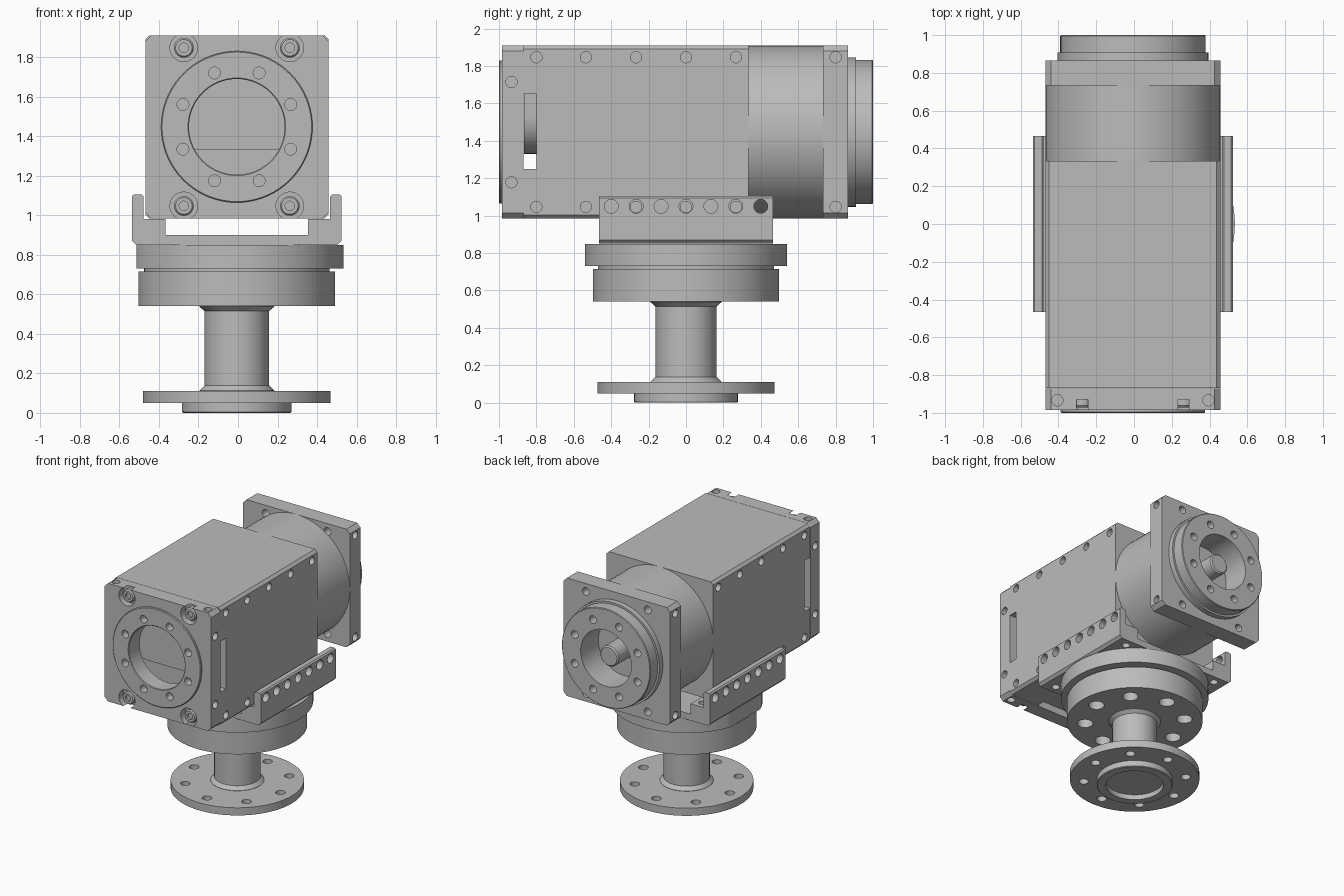
import bpy, bmesh, math
from mathutils import Matrix, Vector

cube = bpy.data.objects.get("Cube")
if cube:
    bpy.data.objects.remove(cube, do_unlink=True)

CX, CZ = -0.006, 1.447      # main axis of the housing
HALF = 0.463                # half width of the square housing
INNER, OUTER = 0.268, 0.40  # screw spacing from the axis

grey = bpy.data.materials.new("machined_grey")
grey.use_nodes = True
grey.diffuse_color = (0.5, 0.5, 0.5, 1)
grey.node_tree.nodes["Principled BSDF"].inputs["Base Color"].default_value = (0.5, 0.5, 0.5, 1)

TURN = {"X": Matrix.Rotation(math.pi / 2, 4, "Y"),
        "Y": Matrix.Rotation(-math.pi / 2, 4, "X"),
        "Z": Matrix.Identity(4)}


def finish(name, bm):
    bmesh.ops.recalc_face_normals(bm, faces=bm.faces)
    mesh = bpy.data.meshes.new(name)
    bm.to_mesh(mesh)
    bm.free()
    mesh.materials.append(grey)
    ob = bpy.data.objects.new(name, mesh)
    bpy.context.collection.objects.link(ob)
    return ob


def lathe(name, profile, axis, loc, segs=72, closed=False):
    """Turn a (radius, distance) profile around an axis."""
    bm = bmesh.new()
    vs = [bm.verts.new((r, 0, d)) for r, d in profile]
    edges = [bm.edges.new(p) for p in zip(vs, vs[1:])]
    if closed:
        edges.append(bm.edges.new((vs[-1], vs[0])))
    bmesh.ops.spin(bm, geom=vs + edges, cent=(0, 0, 0), axis=(0, 0, 1),
                   angle=math.tau, steps=segs)
    bmesh.ops.remove_doubles(bm, verts=bm.verts, dist=1e-5)
    bm.transform(Matrix.Translation(loc) @ TURN[axis])
    return finish(name, bm)


def rod(name, r, a, b, axis, loc, segs=24):
    return lathe(name, [(0, a), (r, a), (r, b), (0, b)], axis, loc, segs)


def prism(name, outline, y0, y1):
    """Extrude an x-z outline along y."""
    bm = bmesh.new()
    face = bm.faces.new([bm.verts.new((x, y0, z)) for x, z in outline])
    new = bmesh.ops.extrude_face_region(bm, geom=[face])["geom"]
    bmesh.ops.translate(bm, vec=(0, y1 - y0, 0),
                        verts=[v for v in new if isinstance(v, bmesh.types.BMVert)])
    return finish(name, bm)


def rect(x, z0, z1):
    return [(CX - x, z0), (CX + x, z0), (CX + x, z1), (CX - x, z1)]


def chamfered(h, c):
    k = h - c
    pts = [(k, -h), (h, -k), (h, k), (k, h), (-k, h), (-h, k), (-h, -k), (-k, -h)]
    return [(CX + x, CZ + z) for x, z in pts]


def cut(target, cutters):
    for c in cutters:
        c.hide_render = True
    bpy.ops.object.select_all(action="DESELECT")
    for c in cutters:
        c.select_set(True)
    tool = cutters[0]
    bpy.context.view_layer.objects.active = tool
    if len(cutters) > 1:
        bpy.ops.object.join()
    mod = target.modifiers.new("cut", "BOOLEAN")
    mod.operation, mod.solver, mod.object = "DIFFERENCE", "EXACT", tool
    bpy.context.view_layer.objects.active = target
    bpy.ops.object.modifier_apply(modifier=mod.name)
    bpy.data.objects.remove(tool, do_unlink=True)


def ring_holes(r, ring, a, b, axis, loc, start=0.0):
    """Eight hole cutters around an axis."""
    out = []
    for i in range(8):
        t = start + i * math.tau / 8
        u, v = ring * math.cos(t), ring * math.sin(t)
        off = Vector((u, 0, v)) if axis == "Y" else Vector((u, v, 0))
        out.append(rod("hole", r, a, b, axis, Vector(loc) + off))
    return out


def side_holes(ys, dz, r=0.03, depth=0.05):
    """Blind hole cutters on both side faces."""
    return [rod("hole", r, -depth, depth, "X", (CX + s * HALF, y, CZ + k * dz))
            for s in (-1, 1) for k in (-1, 1) for y in ys]


MAIN = (CX, 0, CZ)
BASE = (CX, 0, 0)
EIGHTH = math.pi / 8
corners = [(CX + sx * INNER, CZ + sz * OUTER) for sx in (-1, 1) for sz in (-1, 1)]

# Main housing with its front cavity and service slots
body = prism("main_housing", chamfered(HALF, 0.02), -0.868, 0.333)
cut(body, side_holes([-0.8, -0.535, -0.267, 0, 0.267], OUTER))
cut(body, [prism("cavity", rect(0.38, 1.12, 1.78), -0.9, -0.8)])
cut(body, [prism("side_slot", rect(0.6, 1.25, 1.65), -0.9, -0.8)])
cut(body, [prism("lower_slot", rect(0.2, 0.9, 1.2), -0.9, -0.8)])

# Rounded block inside the cavity
arc = [math.radians(a) for a in range(0, 91, 10)]
right = [(0.17 + 0.2 * math.sin(a), 1.53 - 0.2 * math.cos(a)) for a in arc] + [(0.37, 1.775)]
outline = [(CX + x, z) for x, z in right] + [(CX - x, z) for x, z in reversed(right)]
prism("inner_block", outline, -0.866, -0.79)

# Front plate
plate = prism("front_plate", chamfered(HALF, 0.03), -0.985, -0.87)
cut(plate, [rod("bore", 0.242, -1.1, -0.8, "Y", MAIN, 72)])
cut(plate, side_holes([-0.933], INNER))
cut(plate, [rod("hole", 0.03, -0.05, 0.05, "Z", (CX + s * OUTER, -0.933, CZ + k * HALF))
            for s in (-1, 1) for k in (-1, 1)])
cut(plate, [rod("counterbore", 0.07, -1.1, -0.93, "Y", (x, 0, z), 32) for x, z in corners])
cut(plate, ring_holes(0.03, 0.295, -1.1, -0.94, "Y", MAIN, EIGHTH))
for x, z in corners:
    lathe("front_screw", [(0, -0.955), (0.024, -0.955), (0.024, -0.972), (0.042, -0.972),
                          (0.05, -0.962), (0.05, -0.925), (0, -0.925)], "Y", (x, 0, z), 24)

# Raised front ring
ring = lathe("front_ring", [(0.242, -0.984), (0.242, -0.995), (0.247, -1), (0.378, -1),
                            (0.383, -0.995), (0.383, -0.984)], "Y", MAIN, closed=True)
cut(ring, ring_holes(0.03, 0.295, -1.1, -0.94, "Y", MAIN, EIGHTH))

# Rear drum, plate, flange and shaft
rod("rear_drum", HALF, 0.333, 0.733, "Y", MAIN, 96)
rear = prism("rear_plate", chamfered(HALF, 0.03), 0.733, 0.866)
cut(rear, [rod("bore", 0.22, 0.78, 0.95, "Y", MAIN, 72)])
cut(rear, side_holes([0.8], OUTER))
cut(rear, [rod("hole", 0.03, 0.7, 0.9, "Y", (x, 0, z)) for x, z in corners])
flange = lathe("rear_flange", [(0.22, 0.865), (0.4, 0.865), (0.4, 0.909), (0.385, 0.909),
                               (0.385, 0.995), (0.38, 1), (0.22, 1)], "Y", MAIN, closed=True)
cut(flange, ring_holes(0.03, 0.295, 0.93, 1.1, "Y", MAIN, EIGHTH))
lathe("rear_shaft", [(0, 0.77), (0.08, 0.77), (0.08, 0.955), (0.07, 0.965), (0, 0.965)],
      "Y", MAIN, 32)

# Cradle bracket under the housing
half = [(0.51, 0.85), (0.53, 0.87), (0.53, 1.095), (0.52, 1.105), (0.482, 1.105),
        (0.472, 1.095), (0.472, 0.982), (0.36, 0.982), (0.36, 0.9)]
cradle = prism("cradle_bracket", [(CX + x, z) for x, z in half]
               + [(CX - x, z) for x, z in reversed(half)], -0.465, 0.465)
cut(cradle, [rod("hole", 0.037, -0.04, 0.04, "X", (CX + s * 0.5, i * 0.1333, 1.05))
             for s in (-1, 1) for i in range(-3, 4)])
cut(cradle, [rod("hole", 0.03, 0.8, 1.0, "Z", (CX + sx * 0.42, sy * 0.4, 0))
             for sx in (-1, 1) for sy in (-1, 1)])

# Turntable: upper disc with one flat side, lower disc with pockets
upper = rod("upper_disc", 0.54, 0.73, 0.849, "Z", BASE, 96)
cut(upper, [prism("flat_side", [(-0.7, 0.6), (-0.513, 0.6), (-0.513, 1), (-0.7, 1)], -1, 1)])
lower = lathe("lower_disc", [(0, 0.54), (0.497, 0.54), (0.497, 0.715), (0.47, 0.715),
                             (0.47, 0.732), (0, 0.732)], "Z", BASE, 96)
cut(lower, ring_holes(0.058, 0.365, 0.5, 0.68, "Z", BASE))

# Column and foot
lathe("column", [(0, 0.1), (0.19, 0.1), (0.19, 0.112), (0.164, 0.138), (0.164, 0.515),
                 (0.19, 0.538), (0.19, 0.55), (0, 0.55)], "Z", BASE)
foot = lathe("foot_flange", [(0, 0.04), (0.21, 0.04), (0.21, 0), (0.272, 0), (0.277, 0.005),
                             (0.277, 0.05), (0.474, 0.05), (0.474, 0.11), (0, 0.11)],
             "Z", BASE, 96)
cut(foot, ring_holes(0.035, 0.375, 0, 0.2, "Z", BASE))

# Smooth round surfaces, keep edges sharp
bpy.ops.object.select_all(action="DESELECT")
for ob in bpy.context.collection.objects:
    if ob.type == "MESH" and grey.name in ob.data.materials:
        ob.select_set(True)
        bpy.context.view_layer.objects.active = ob
bpy.ops.object.shade_smooth_by_angle(angle=math.radians(30))
